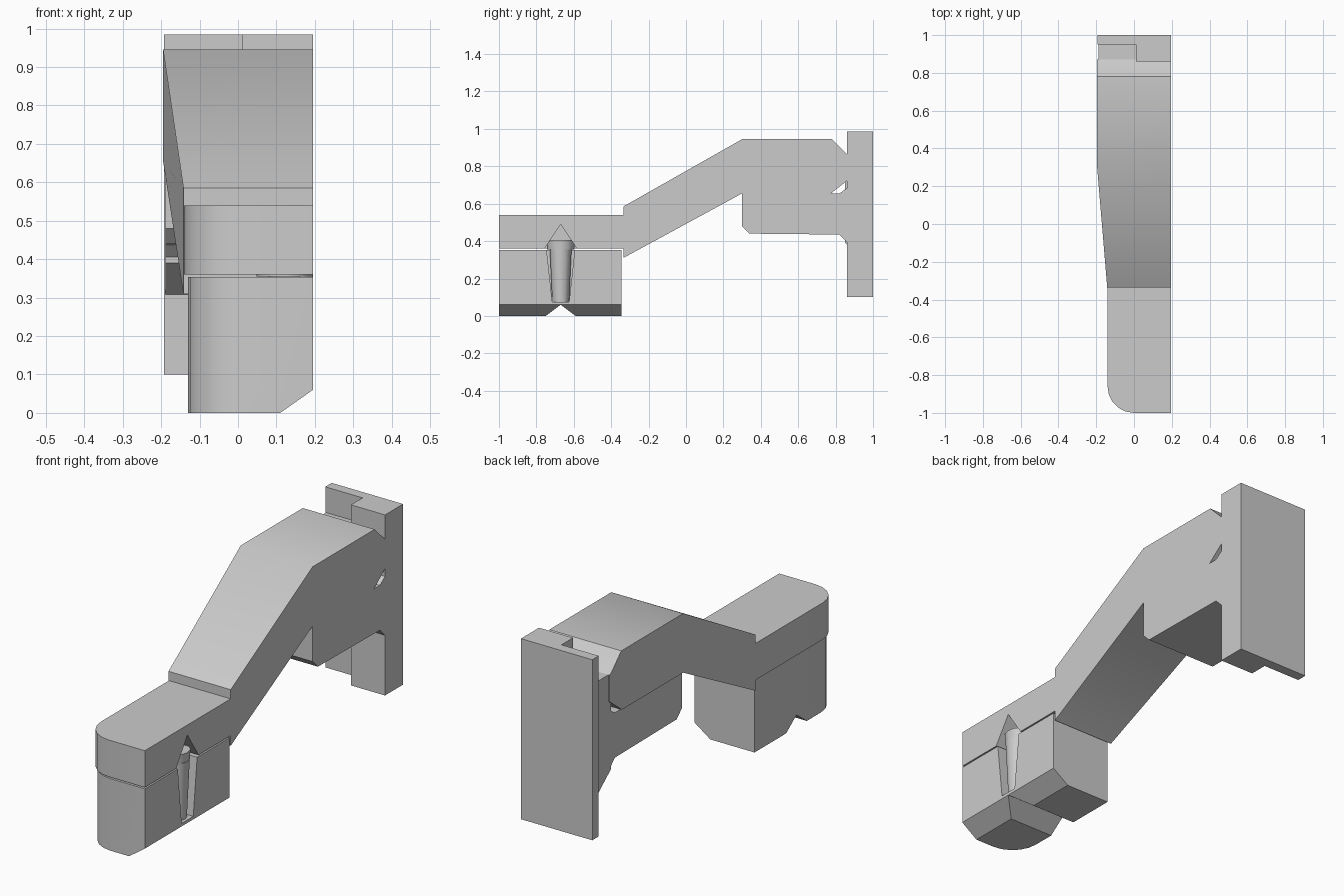
import bpy, bmesh, math

if "Cube" in bpy.data.objects:
    bpy.data.objects.remove(bpy.data.objects["Cube"])

R = 0.195  # flat right-hand side shared by all parts


def link(name, bm):
    bmesh.ops.recalc_face_normals(bm, faces=bm.faces)
    me = bpy.data.meshes.new(name)
    bm.to_mesh(me)
    bm.free()
    ob = bpy.data.objects.new(name, me)
    bpy.context.collection.objects.link(ob)
    return ob


def loft(name, a, b):
    """Solid between two matching outlines."""
    bm = bmesh.new()
    va = [bm.verts.new(p) for p in a]
    vb = [bm.verts.new(p) for p in b]
    bm.faces.new(va)
    bm.faces.new(vb)
    n = len(a)
    for i in range(n):
        j = (i + 1) % n
        bm.faces.new((va[i], va[j], vb[j], vb[i]))
    return link(name, bm)


def side_prism(name, pts, left, right=R):
    """Side profile (y, z) spanning x; left may be a function of y."""
    lx = left if callable(left) else (lambda y: left)
    return loft(name, [(lx(y), y, z) for y, z in pts], [(right, y, z) for y, z in pts])


def plan_prism(name, pts, z0, z1):
    return loft(name, [(x, y, z0) for x, y in pts], [(x, y, z1) for x, y in pts])


def cut(ob, cutter):
    cutter.hide_render = True
    m = ob.modifiers.new("cut", "BOOLEAN")
    m.operation = "DIFFERENCE"
    m.solver = "EXACT"
    m.object = cutter
    bpy.context.view_layer.objects.active = ob
    bpy.ops.object.modifier_apply(modifier="cut")
    bpy.data.objects.remove(cutter)


def nose_plan(left, back):
    """Plan outline with a rounded front-left corner."""
    r = 0.14
    arc = [(left + r - r * math.cos(t), -1 + r - r * math.sin(t))
           for t in (math.pi / 2 * i / 5 for i in range(6))]
    return [(left, back)] + arc + [(R, -1), (R, back)]


# Wall plate, stepped thinner on its left half
plan_prism("wall_plate",
           [(-0.192, 1), (-0.192, 0.95), (0.01, 0.95), (0.01, 0.86), (R, 0.86), (R, 1)],
           0.10, 0.985)

# Cranked main arm, tapering towards the front
side_prism("main_arm",
           [(-0.335, 0.31), (-0.335, 0.585), (0.30, 0.945), (0.78, 0.945),
            (0.855, 0.87), (0.87, 0.86), (0.87, 0.73), (0.775, 0.655), (0.30, 0.655)],
           lambda y: -0.195 if y > 0.2 else -0.142)

# Block under the arm, flared where it meets the plate
side_prism("under_block",
           [(0.30, 0.655), (0.30, 0.48), (0.34, 0.44), (0.82, 0.435), (0.87, 0.385),
            (0.87, 0.69), (0.82, 0.655)], -0.188)

# Spacer carrying the arm and block back to the thin half of the plate
side_prism("plate_boss", [(0.85, 0.39), (0.96, 0.30), (0.96, 0.86), (0.85, 0.86)], -0.188, 0.02)

# Front arm with a triangular pocket in its side
front_arm = plan_prism("front_arm", nose_plan(-0.14, -0.32), 0.36, 0.54)
cut(front_arm, side_prism("pocket_cutter", [(-0.77, 0.34), (-0.67, 0.49), (-0.57, 0.34)], 0.07, 0.3))

# Front lower block: chamfered right edge, V notch below, tapered groove in the side
lower = plan_prism("front_lower_block", nose_plan(-0.13, -0.345), 0, 0.353)
cut(lower, loft("chamfer_cutter",
                [(0.11, -1.1, 0), (0.195 + 0.085, -1.1, 0.12), (0.28, -1.1, -0.1), (0.11, -1.1, -0.1)],
                [(0.11, 0, 0), (0.195 + 0.085, 0, 0.12), (0.28, 0, -0.1), (0.11, 0, -0.1)]))
cut(lower, side_prism("notch_cutter",
                      [(-0.77, -0.015), (-0.67, 0.06), (-0.57, -0.015)], -0.4, 0.4))
cut(lower, side_prism("groove_cutter",
                      [(-0.75, 0.4), (-0.715, 0.075), (-0.625, 0.075), (-0.59, 0.4)], 0.12, 0.3))


# Tapered bolt with collar standing in the groove
def peg(name, r1, r2, z0, z1, x):
    bpy.ops.mesh.primitive_cone_add(vertices=12, radius1=r1, radius2=r2, depth=z1 - z0,
                                    location=(x, -0.67, (z0 + z1) / 2))
    bpy.context.object.name = name


peg("bolt", 0.045, 0.058, 0.075, 0.36, 0.137)
peg("bolt_collar", 0.072, 0.075, 0.355, 0.405, 0.12)

bpy.ops.object.select_all(action="SELECT")
bpy.context.view_layer.objects.active = front_arm
bpy.ops.object.shade_smooth_by_angle(angle=math.radians(30))
